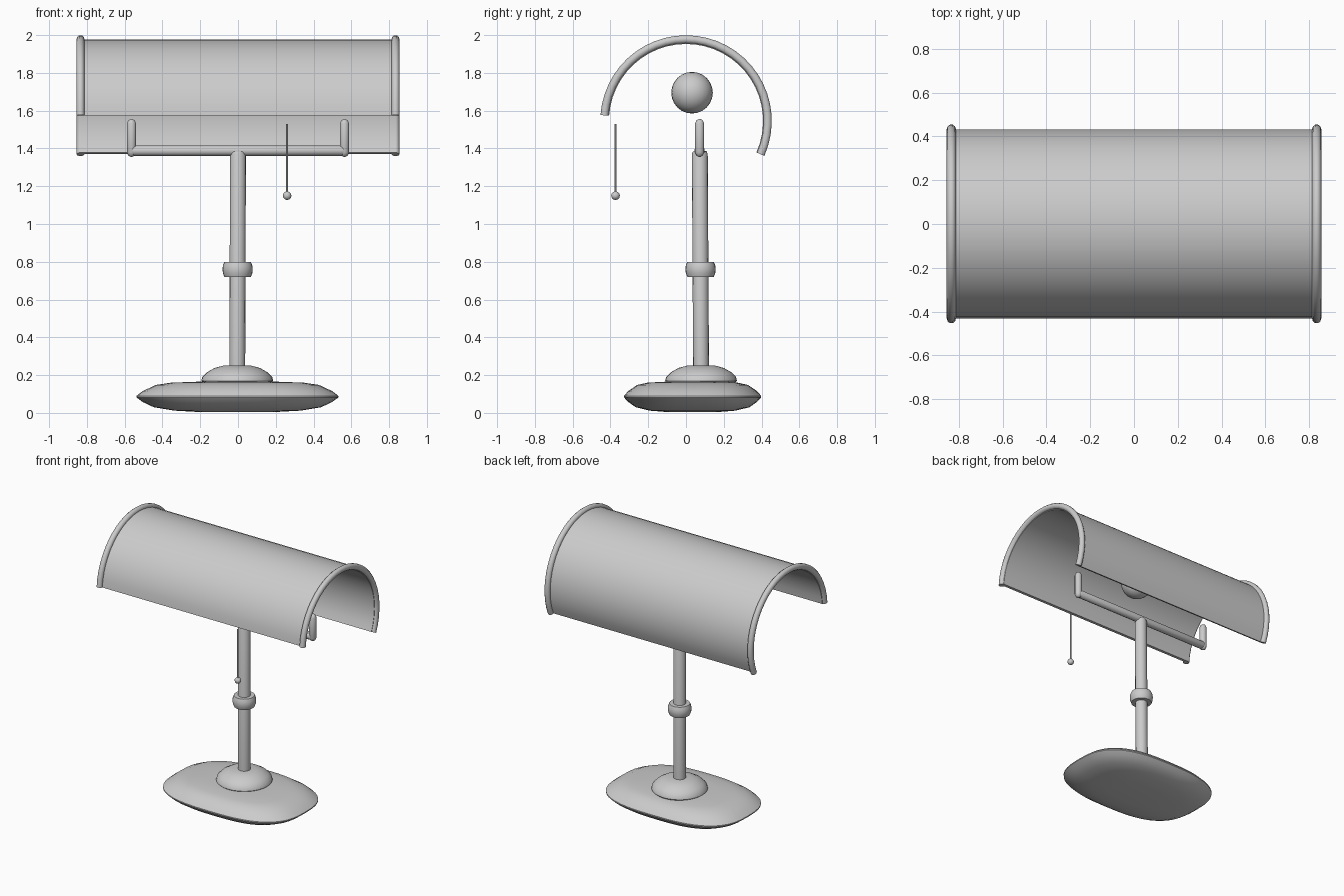
import bpy, bmesh
from math import sin, cos, pi, radians, copysign
from mathutils import Vector

if "Cube" in bpy.data.objects:
    bpy.data.objects.remove(bpy.data.objects["Cube"])


def loft(name, rings, angle=40):
    """Skin a list of equal-length closed rings and cap both ends."""
    bm = bmesh.new()
    loops = [[bm.verts.new(p) for p in ring] for ring in rings]
    n = len(loops[0])
    for a, b in zip(loops, loops[1:]):
        for i in range(n):
            j = (i + 1) % n
            bm.faces.new((a[i], a[j], b[j], b[i]))
    bm.faces.new(loops[0][::-1])
    bm.faces.new(loops[-1])
    bmesh.ops.recalc_face_normals(bm, faces=bm.faces)
    me = bpy.data.meshes.new(name)
    bm.to_mesh(me)
    bm.free()
    ob = bpy.data.objects.new(name, me)
    bpy.context.collection.objects.link(ob)
    bpy.ops.object.select_all(action='DESELECT')
    bpy.context.view_layer.objects.active = ob
    ob.select_set(True)
    bpy.ops.object.shade_smooth_by_angle(angle=radians(angle))
    return ob


def lathe(name, start, axis, profile, segs=16):
    """Turn (radius, distance) pairs around an axis through start."""
    d = Vector(axis).normalized()
    u = d.orthogonal().normalized()
    v = d.cross(u)
    turns = [2 * pi * i / segs for i in range(segs)]
    return loft(name, [[Vector(start) + d * h + (u * cos(t) + v * sin(t)) * r
                        for t in turns] for r, h in profile])


def rod(name, a, b, r, segs=12):
    """Straight rod with rounded ends."""
    length = (Vector(b) - Vector(a)).length
    dome = [(r * sin(t), r * (1 - cos(t))) for t in (0.25, 0.8, pi / 2)]
    return lathe(name, a, Vector(b) - Vector(a),
                 dome + [(q, length - h) for q, h in reversed(dome)], segs)


def ball(name, loc, r, segs=24):
    bpy.ops.mesh.primitive_uv_sphere_add(segments=segs, ring_count=segs // 2,
                                         radius=r, location=loc)
    bpy.context.object.name = name
    bpy.ops.object.shade_smooth()


# Base: stacked rounded-rectangle outlines
def base_ring(k, z, n=48, e=2 / 2.8):
    pts = []
    for i in range(n):
        c, s = cos(2 * pi * i / n), sin(2 * pi * i / n)
        pts.append((0.54 * k * copysign(abs(c) ** e, c) - 0.003,
                    0.035 + 0.367 * k * copysign(abs(s) ** e, s), z))
    return pts


loft("base", [base_ring(k, z) for k, z in (
    (0.35, 0.004), (0.62, 0.012), (0.82, 0.03), (0.93, 0.058), (0.99, 0.082),
    (0.99, 0.09), (0.93, 0.115), (0.80, 0.148), (0.65, 0.16), (0.4, 0.165))])

# Stem with foot dome and collar
lathe("base_dome", (-0.004, 0.08, 0), (0, 0, 1),
      [(0.17, 0.15), (0.19, 0.17), (0.185, 0.19), (0.16, 0.215),
       (0.12, 0.238), (0.075, 0.25)], 32)
lathe("post", (-0.004, 0.08, 0.2), (0.004, -0.007, 1.185),
      [(0.042, 0), (0.042, 1.17), (0.036, 1.185)])
lathe("collar", (-0.002, 0.077, 0.72), (0, 0, 1),
      [(0.07, 0), (0.078, 0.02), (0.08, 0.04), (0.078, 0.06), (0.07, 0.08)], 24)

# Yoke: cross bar and two uprights
rod("cross_bar", (-0.58, 0.072, 1.388), (0.58, 0.072, 1.388), 0.028)
for side, x in (("left", -0.564), ("right", 0.564)):
    rod("yoke_upright_" + side, (x, 0.072, 1.355), (x, 0.072, 1.556), 0.025)

# Shade: part-cylinder shell with a rolled rim at each end
ZC, STEPS = 1.545, 28
angles = [radians(-24 + 200 * i / STEPS) for i in range(STEPS + 1)]


def arc_point(x, r, t):
    return (x, r * cos(t), ZC + r * sin(t))


loft("shade", [[arc_point(x, r, t) for x, r in
                ((-0.835, 0.432), (0.835, 0.432), (0.835, 0.408), (-0.835, 0.408))]
               for t in angles])
for side, x in (("left", -0.834), ("right", 0.834)):
    loft("shade_rim_" + side,
         [[arc_point(x + 0.021 * cos(a), 0.433 + 0.022 * sin(a), t)
           for a in (2 * pi * k / 10 for k in range(10))] for t in angles])

# Bulb and pull chain
ball("bulb", (0, 0.032, 1.695), 0.11)
lathe("pull_chain", (0.26, -0.373, 1.15), (0, 0, 1), [(0.006, 0), (0.006, 0.38)], 8)
ball("pull_knob", (0.26, -0.373, 1.15), 0.023, 12)
